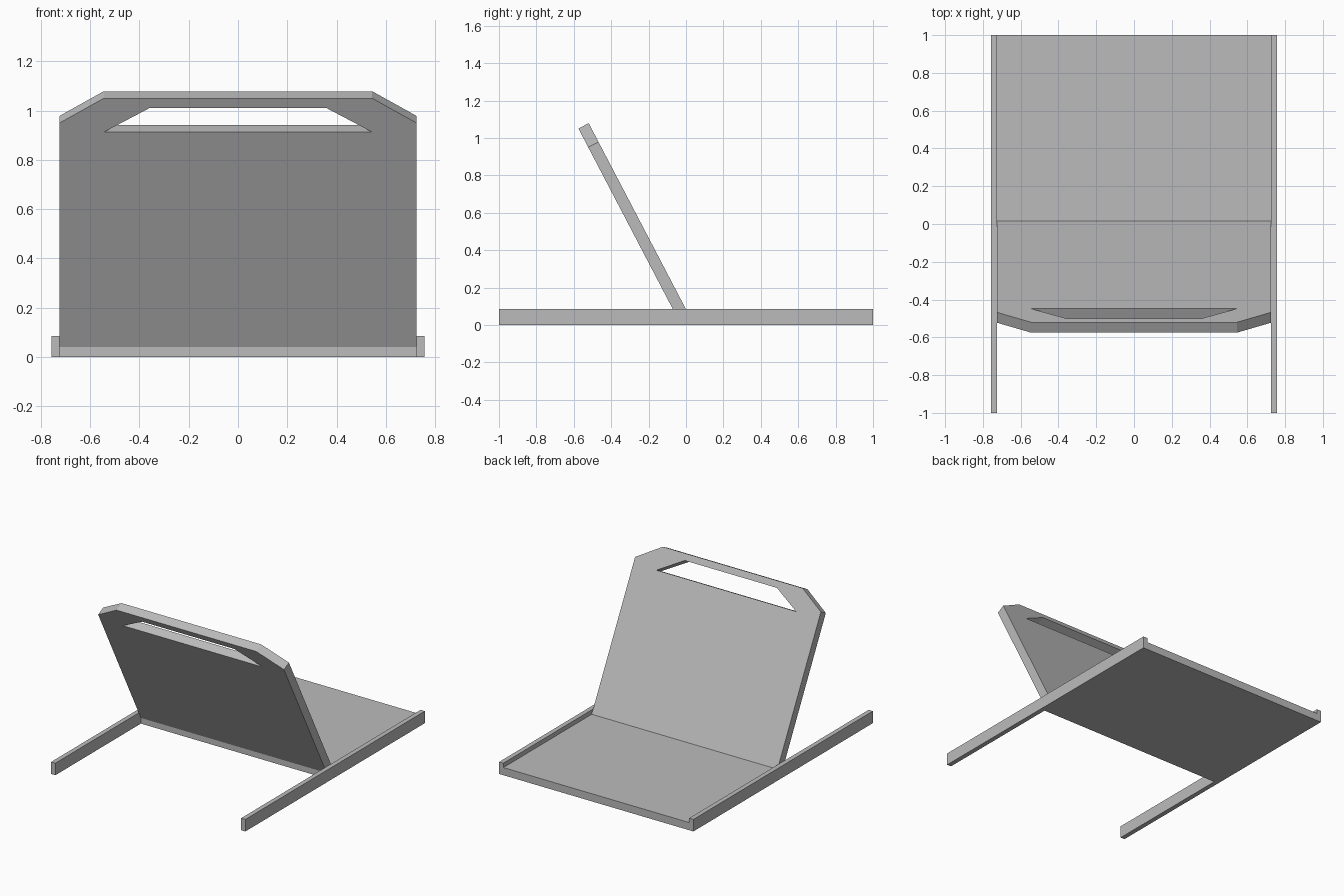
import bpy
import math

cube = bpy.data.objects.get("Cube")
if cube:
    bpy.data.objects.remove(cube, do_unlink=True)

grey = bpy.data.materials.new("plain_grey")
grey.use_nodes = True
colour = (0.5, 0.5, 0.5, 1)
grey.diffuse_color = colour
for node in grey.node_tree.nodes:
    if node.type == "BSDF_PRINCIPLED":
        node.inputs["Base Color"].default_value = colour


def box(name, low, high):
    """Box spanning two opposite corners."""
    bpy.ops.mesh.primitive_cube_add(size=1)
    obj = bpy.context.object
    obj.name = name
    for v in obj.data.vertices:
        v.co = [l if c < 0 else h for c, l, h in zip(v.co, low, high)]
    obj.data.materials.append(grey)
    return obj


def mirrored(points):
    """Close a right-hand half outline across the centre line."""
    return points + [(-x, y) for x, y in reversed(points)]


def panel(name, outlines, thickness):
    """Flat board from an outline with holes."""
    curve = bpy.data.curves.new(name, "CURVE")
    curve.dimensions = "2D"
    curve.fill_mode = "BOTH"
    curve.extrude = thickness / 2
    for outline in outlines:
        spline = curve.splines.new("POLY")
        spline.points.add(len(outline) - 1)
        for p, (x, y) in zip(spline.points, outline):
            p.co = (x, y, 0, 1)
        spline.use_cyclic_u = True
    obj = bpy.data.objects.new(name, curve)
    bpy.context.collection.objects.link(obj)
    bpy.ops.object.select_all(action="DESELECT")
    obj.select_set(True)
    bpy.context.view_layer.objects.active = obj
    bpy.ops.object.convert(target="MESH")
    obj = bpy.context.object
    obj.data.materials.clear()
    obj.data.materials.append(grey)
    for poly in obj.data.polygons:
        poly.use_smooth = False
    return obj


half_width = 0.725
rail_outer = 0.758

# Side rails
box("left_rail", (half_width, -1, 0), (rail_outer, 1, 0.085))
box("right_rail", (-rail_outer, -1, 0), (-half_width, 1, 0.085))

# Seat board between the rails
box("seat", (-half_width, -0.047, 0), (half_width, 1, 0.054))

# Leaning backrest with clipped corners and a handle slot
outer = mirrored([(half_width, -0.03), (half_width, 1.027), (0.545, 1.14)])
slot = mirrored([(0.545, 0.985), (0.36, 1.095)])
backrest = panel("backrest", [outer, slot], 0.062)
backrest.rotation_euler.x = math.radians(117.6)
backrest.location = (0, -0.0195, 0.0544)
